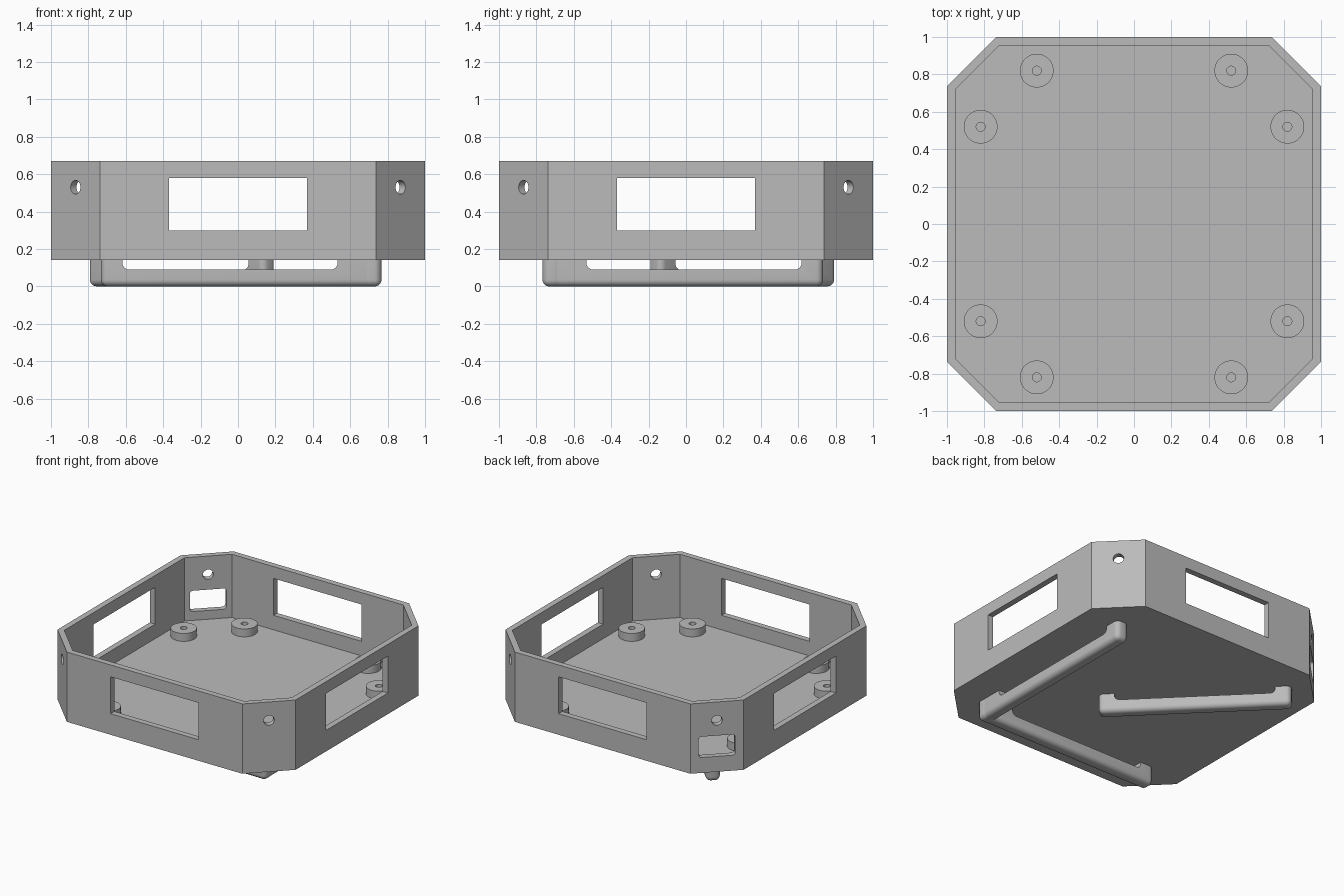
import bpy, bmesh, math
from mathutils import Matrix, Vector

if "Cube" in bpy.data.objects:
    bpy.data.objects.remove(bpy.data.objects["Cube"], do_unlink=True)

grey = bpy.data.materials.new("plain_grey")
grey.use_nodes = True
GREY = (0.5, 0.5, 0.5, 1)
grey.diffuse_color = GREY
grey.node_tree.nodes["Principled BSDF"].inputs["Base Color"].default_value = GREY

BASE, FLOOR, RIM, WALL = 0.14, 0.19, 0.67, 0.045


def finish(bm, name, matrix=None):
    """Turn a bmesh into a linked, shaded object."""
    bmesh.ops.recalc_face_normals(bm, faces=bm.faces)
    mesh = bpy.data.meshes.new(name)
    bm.to_mesh(mesh)
    bm.free()
    mesh.materials.append(grey)
    mesh.shade_smooth()
    mesh.set_sharp_from_angle(angle=math.radians(35))
    obj = bpy.data.objects.new(name, mesh)
    bpy.context.collection.objects.link(obj)
    if matrix:
        obj.matrix_world = matrix
    return obj


def octagon(bm, half, cut, z):
    """Square ring of vertices with clipped corners."""
    ring = []
    for k in range(4):
        turn = Matrix.Rotation(k * math.pi / 2, 3, 'Z')
        for p in ((half, cut, z), (cut, half, z)):
            ring.append(bm.verts.new(turn @ Vector(p)))
    return ring


def bridge(bm, a, b):
    for i in range(len(a)):
        j = (i + 1) % len(a)
        bm.faces.new((a[i], a[j], b[j], b[i]))


# Open tray with clipped corners
bm = bmesh.new()
inner = 1 - WALL
rings = [octagon(bm, 1, 0.737, BASE), octagon(bm, 1, 0.737, RIM),
         octagon(bm, inner, 0.72, RIM), octagon(bm, inner, 0.72, FLOOR)]
for a, b in zip(rings, rings[1:]):
    bridge(bm, a, b)
bm.faces.new(rings[0])
bm.faces.new(rings[-1])
tray = finish(bm, "tray")

cutters = []


def box_cutter(angle, dist, width, z0, z1, radius=0.0):
    """Box through the wall facing the given angle."""
    bm = bmesh.new()
    size = Matrix.Diagonal((0.3, width, z1 - z0, 1))
    bmesh.ops.create_cube(bm, size=1, matrix=size)
    if radius:
        edges = [e for e in bm.edges
                 if abs(e.verts[0].co.x - e.verts[1].co.x) > 0.1]
        bmesh.ops.bevel(bm, geom=edges, offset=radius, segments=4,
                        profile=0.5, affect='EDGES')
    place = (Matrix.Rotation(angle, 4, 'Z')
             @ Matrix.Translation((dist, 0, (z0 + z1) / 2)))
    cutters.append(finish(bm, "opening_cutter", place))


# Wall windows, corner holes and the corner port
CORNER = 1.737 / math.sqrt(2)
for k in range(4):
    side = k * math.pi / 2
    box_cutter(side, 1, 0.74, 0.30, 0.58)
    bm = bmesh.new()
    bmesh.ops.create_cone(bm, cap_ends=True, segments=32, radius1=0.037,
                          radius2=0.037, depth=0.3)
    place = (Matrix.Rotation(side + math.pi / 4, 4, 'Z')
             @ Matrix.Translation((CORNER, 0, 0.53))
             @ Matrix.Rotation(math.pi / 2, 4, 'Y'))
    cutters.append(finish(bm, "hole_cutter", place))
box_cutter(math.radians(135), CORNER, 0.255, 0.257, 0.415, 0.02)

bpy.context.view_layer.objects.active = tray
for cutter in cutters:
    cutter.hide_render = True
    mod = tray.modifiers.new("opening", 'BOOLEAN')
    mod.operation = 'DIFFERENCE'
    mod.solver = 'EXACT'
    mod.object = cutter
    bpy.ops.object.modifier_apply(modifier=mod.name)
for cutter in cutters:
    bpy.data.objects.remove(cutter, do_unlink=True)
tray.data.set_sharp_from_angle(angle=math.radians(35))


def standoff(x, y):
    """Round post with a blind screw hole."""
    bm = bmesh.new()
    n, loops = 40, []
    for r, z in ((0.09, FLOOR - 0.01), (0.09, 0.25),
                 (0.024, 0.25), (0.024, FLOOR)):
        loops.append([bm.verts.new((r * math.cos(2 * math.pi * i / n),
                                    r * math.sin(2 * math.pi * i / n), z))
                      for i in range(n)])
    for a, b in zip(loops, loops[1:]):
        bridge(bm, a, b)
    bm.faces.new(loops[0])
    bm.faces.new(loops[-1])
    finish(bm, "standoff", Matrix.Translation((x, y, 0)))


for sx in (-1, 1):
    for sy in (-1, 1):
        standoff(sx * 0.52, sy * 0.82)
        standoff(sx * 0.82, sy * 0.52)


def foot_bar(name, start, angle, length, post_a, post_b, width=0.1):
    """Rounded rail carried by a post at each end."""
    top, rail = BASE + 0.01, 0.09
    b = length - post_b
    profile = ((0, 0), (length, 0), (length, top), (b, top),
               (b, rail), (post_a, rail), (post_a, top), (0, top))
    bm = bmesh.new()
    face = bm.faces.new([bm.verts.new((s, -width / 2, z)) for s, z in profile])
    out = bmesh.ops.extrude_face_region(bm, geom=[face])
    verts = [v for v in out["geom"] if isinstance(v, bmesh.types.BMVert)]
    bmesh.ops.translate(bm, verts=verts, vec=(0, width, 0))
    bmesh.ops.recalc_face_normals(bm, faces=bm.faces)
    rounded = []
    for e in bm.edges:
        p, q = (v.co for v in e.verts)
        mid = (p + q) / 2
        upright = abs(p.z - q.z) > 0.1
        across = abs(p.y - q.y) > 0.01
        if mid.z < 0.001 or upright or (across and abs(mid.z - rail) < 0.001):
            rounded.append(e)
    bmesh.ops.bevel(bm, geom=rounded, offset=0.035, segments=6,
                    profile=0.5, affect='EDGES')
    place = (Matrix.Translation((start[0], start[1], 0))
             @ Matrix.Rotation(angle, 4, 'Z'))
    finish(bm, name, place)


# Two rails meeting at one corner and a diagonal rail
foot_bar("side_foot_rail", (0.715, -0.767), math.pi / 2, 1.5, 0.235, 0.115)
foot_bar("front_foot_rail", (0.767, -0.715), math.pi, 1.5, 0.235, 0.115)
foot_bar("diagonal_foot_rail", (0.17, -0.17), math.radians(135), 1.33, 0.11, 0.11)
